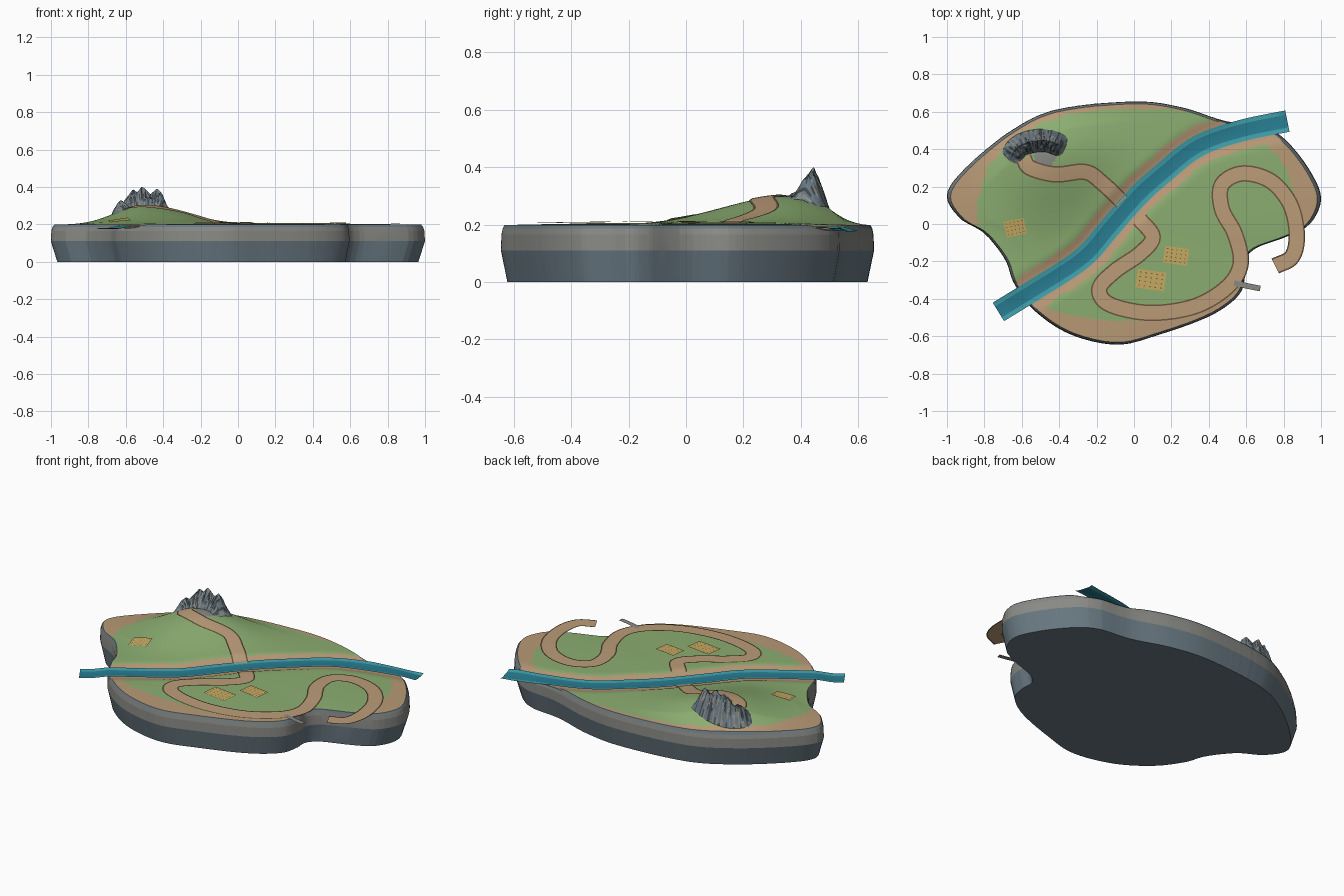
import bpy, bmesh, math
from mathutils import Vector, noise, kdtree

if "Cube" in bpy.data.objects:
    bpy.data.objects.remove(bpy.data.objects["Cube"], do_unlink=True)


def material(name, *rgb):
    m = bpy.data.materials.new(name)
    m.use_nodes = True
    m.diffuse_color = (*rgb, 1)
    m.node_tree.nodes["Principled BSDF"].inputs["Base Color"].default_value = (*rgb, 1)
    return m


grass = material("grass_green", .26, .42, .165)
sand = material("sand_tan", .48, .32, .18)
dirt = material("dirt_road", .50, .335, .19)
curb = material("dark_brown", .15, .095, .05)
shallow = material("shallow_water", .05, .34, .40)
deep = material("deep_water", .02, .20, .28)
wheat = material("wheat_gold", .56, .40, .12)
slate = material("slate_blue", .14, .19, .225)
stone = material("warm_stone", .25, .255, .235)
dark = material("dark_rock", .055, .065, .07)


def spline(pts, steps, closed=False):
    """Catmull-Rom curve through 2D points."""
    p = [Vector(q) for q in pts]
    if closed:
        p = [p[-1]] + p + p[:2]
    else:
        p = [2 * p[0] - p[1]] + p + [2 * p[-1] - p[-2]]
    out = []
    for a, b, c, d in zip(p, p[1:], p[2:], p[3:]):
        for k in range(steps):
            t = k / steps
            out.append(.5 * (2 * b + (c - a) * t + (2 * a - 5 * b + 4 * c - d) * t * t
                             + (3 * b - a - 3 * c + d) * t ** 3))
    return out if closed else out + [p[-2]]


def grid(name, rows, mats, rule, closed=False, smooth=None, solid=False):
    """Surface through rows of points; rule(centre, i, j) picks the material."""
    bm = bmesh.new()
    vs = [[bm.verts.new(q) for q in row] for row in rows]
    n = len(rows[0])
    for i in range(len(rows) - 1):
        for j in range(n if closed else n - 1):
            k = (j + 1) % n
            f = bm.faces.new((vs[i][j], vs[i][k], vs[i + 1][k], vs[i + 1][j]))
            f.material_index = rule(f.calc_center_median(), i, j)
    bmesh.ops.remove_doubles(bm, verts=bm.verts, dist=1e-5)
    bm.normal_update()
    # open sheets look up, the base looks outward
    if solid:
        flip = sum(f.normal.dot(f.calc_center_median()) for f in bm.faces) < 0
    else:
        flip = sum(f.normal.z for f in bm.faces) < 0
    if flip:
        bmesh.ops.reverse_faces(bm, faces=bm.faces)
    me = bpy.data.meshes.new(name)
    bm.to_mesh(me)
    bm.free()
    for m in mats:
        me.materials.append(m)
    if smooth:
        me.shade_smooth()
        me.set_sharp_from_angle(angle=math.radians(smooth))
    ob = bpy.data.objects.new(name, me)
    bpy.context.collection.objects.link(ob)


# Island outline, resampled by angle
outline = spline([(-1, .16), (-.93, .03), (-.8, -.05), (-.69, -.19), (-.64, -.32), (-.53, -.465),
                  (-.34, -.59), (-.09, -.645), (.14, -.59), (.41, -.49), (.56, -.38), (.595, -.27),
                  (.595, -.19), (.66, -.125), (.81, -.07), (.94, 0), (1, .13), (.95, .27),
                  (.83, .43), (.7, .52), (.49, .55), (.25, .625), (0, .655), (-.4, .615),
                  (-.64, .51), (-.88, .32)], 60, True)
N = 256
angles = [math.tau * k / N for k in range(N)]
polar = [(math.atan2(p.y, p.x) % math.tau, p.length) for p in outline]
radius = [min(polar, key=lambda q: abs(q[0] - a))[1] for a in angles]


def edge_ratio(x, y):
    u = (math.atan2(y, x) % math.tau) / math.tau * N
    k = int(u)
    r = radius[k % N] * (1 - u + k) + radius[(k + 1) % N] * (u - k)
    return math.hypot(x, y) / r


# River course and distance lookup
river = spline([(-.725, -.47), (-.53, -.35), (-.34, -.23), (-.235, -.145), (-.13, -.02), (.03, .16),
                (.165, .28), (.3, .39), (.43, .455), (.62, .51), (.82, .55)], 14)
tree = kdtree.KDTree(len(river))
for k, p in enumerate(river):
    tree.insert((p.x, p.y, 0), k)
tree.balance()


def river_distance(x, y):
    return tree.find((x, y, 0))[2]


def height(x, y):
    f = min(1, edge_ratio(x, y))
    d = river_distance(x, y)
    dx, dy = x + .5, y - .36
    hill = .098 * math.exp(-.5 * ((dx / (.16 if dx < 0 else .22)) ** 2
                                  + (dy / (.15 if dy > 0 else .22)) ** 2))
    hill *= min(1, (1 - f) * 6) * (1 - math.exp(-(d / .17) ** 2))
    h = .198 + hill + .008 * (1 - f * f)
    return h + (.183 - h) * math.exp(-(d / .09) ** 4)


# Ground: grass with sandy shore, sandy river banks and a rocky patch
def ground_rule(c, i, j):
    wob = noise.noise((c.x * 14, c.y * 14, 0)) + .8 * noise.noise((c.x * 50, c.y * 50, 4))
    if math.hypot(c.x + .475, c.y - .35) < .055 + .012 * wob:
        return 2
    oval = (abs(c.x - .015) / .9) ** 2.4 + (abs(c.y - .04) / (.61 if c.y > .04 else .59)) ** 2.4
    shore = oval > .87 + .03 * wob or (c.y < -.32 and edge_ratio(c.x, c.y) > .9 + .02 * wob)
    return 1 if shore or river_distance(c.x, c.y) < .102 + .01 * wob else 0


def ring(s, z=None):
    pts = []
    for a, r in zip(angles, radius):
        x, y = s * r * math.cos(a), s * r * math.sin(a)
        h = height(x, y)
        pts.append((x, y, h if z is None else min(z, h - .004 * (z > .15))))
    return pts


RIM, RINGS = .98, 80
grid("ground", [ring(RIM * k / RINGS) for k in range(RINGS + 1)], [grass, sand, stone],
     ground_rule, True, 60)

# Base: underside, slate foot, stone band, slate rim
grid("island_base", [ring(0, 0), ring(.965, 0), ring(1, .11), ring(.997, .165), ring(.99, .187), ring(RIM)],
     [slate, stone], lambda c, i, j: int(i in (2, 3)), True, 7, True)


def ribbon(name, path, offsets, z_at, mats, rule):
    rows = []
    for k, p in enumerate(path):
        t = (path[min(k + 1, len(path) - 1)] - path[max(k - 1, 0)]).normalized()
        pts = [p + Vector((-t.y, t.x)) * o for o in offsets]
        rows.append([(q.x, q.y, z_at(q.x, q.y, o)) for q, o in zip(pts, offsets)])
    grid(name, rows, mats, rule, smooth=15)


# River
def water_level(x, y, o):
    drop = .013 * min(1, max(0, edge_ratio(x, y) - 1) / .12)
    return .188 - drop + (.005 if abs(o) > .05 else 0)


ribbon("river", river, (-.058, -.034, 0, .034, .058), water_level, [shallow, deep],
       lambda c, i, j: int(j in (1, 2)))

# Roads with dark edges
roads = {
    "hill_road": [(-.59, .35), (-.555, .30), (-.42, .265), (-.26, .278), (-.165, .215), (-.065, .12)],
    "valley_road": [(.03, .025), (.1, -.07), (.03, -.16), (-.1, -.25), (-.185, -.345), (-.13, -.43),
                    (.085, -.475), (.325, -.44), (.5, -.335), (.57, -.21), (.54, -.055), (.47, .08),
                    (.47, .21), (.58, .27), (.73, .23), (.835, .105), (.87, -.055), (.845, -.175),
                    (.755, -.225)]}
for name, pts in roads.items():
    ribbon(name, spline(pts, 10), (-.044, -.036, -.015, .015, .036, .044),
           lambda x, y, o: height(x, y) + .006,
           [dirt, curb], lambda c, i, j: int(j in (0, 4)))
ribbon("stone_pier", spline([(.535, -.315), (.6, -.33), (.675, -.345)], 6), (-.015, 0, .015),
       lambda x, y, o: .206, [stone], lambda c, i, j: 0)

# Crop fields with rows of dark seedlings
for name, x, y, w, d, turn in (("west_field", -.635, -.02, .11, .085, 12),
                               ("east_field", .225, -.17, .13, .09, -8),
                               ("south_field", .09, -.3, .155, .1, -8)):
    c, s = math.cos(math.radians(turn)), math.sin(math.radians(turn))
    rows = []
    for i in range(22):
        u = (i / 21 - .5) * w
        row = []
        for j in range(18):
            v = (j / 17 - .5) * d
            px, py = x + u * c - v * s, y + u * s + v * c
            row.append((px, py, height(px, py) + .006))
        rows.append(row)
    grid(name, rows, [wheat, curb], lambda c, i, j: int(i % 4 == 2 and j % 4 == 2))

# Craggy mountain ridge curving round the end of the hill road
ridge = spline([(-.672, .345), (-.615, .415), (-.535, .443), (-.45, .442), (-.37, .405)], 14)
peaks = ((.2, .085), (.42, .13), (.56, .13), (.8, .115))
rows = []
for k, p in enumerate(ridge):
    t = k / (len(ridge) - 1)
    d = (ridge[min(k + 1, len(ridge) - 1)] - ridge[max(k - 1, 0)]).normalized()
    tall = max(.03, *(hp * (1 - abs(t - tp) * 2.6) for tp, hp in peaks))
    tall *= min(1, 7 * min(t, 1 - t) + .2)
    row = []
    for j in range(17):
        s = j / 8 - 1
        q = p + Vector((-d.y, d.x)) * s * .064
        rough = noise.noise((t * 18, s * 1.6, 3)) + .5 * noise.noise((t * 40, s * 5, 7))
        lift = tall * (1 - abs(s)) ** .95 * (1 + .3 * rough * min(1, abs(s) * 4))
        row.append((q.x, q.y, height(q.x, q.y) - .006 + lift))
    rows.append(row)
grid("mountain", rows, [slate, stone, dark],
     lambda c, i, j: 2 if noise.noise((i * .55, j * .2, 5)) > .2 else
     (1 if noise.noise((i * .6, j * .25, 9)) > .15 else 0))
